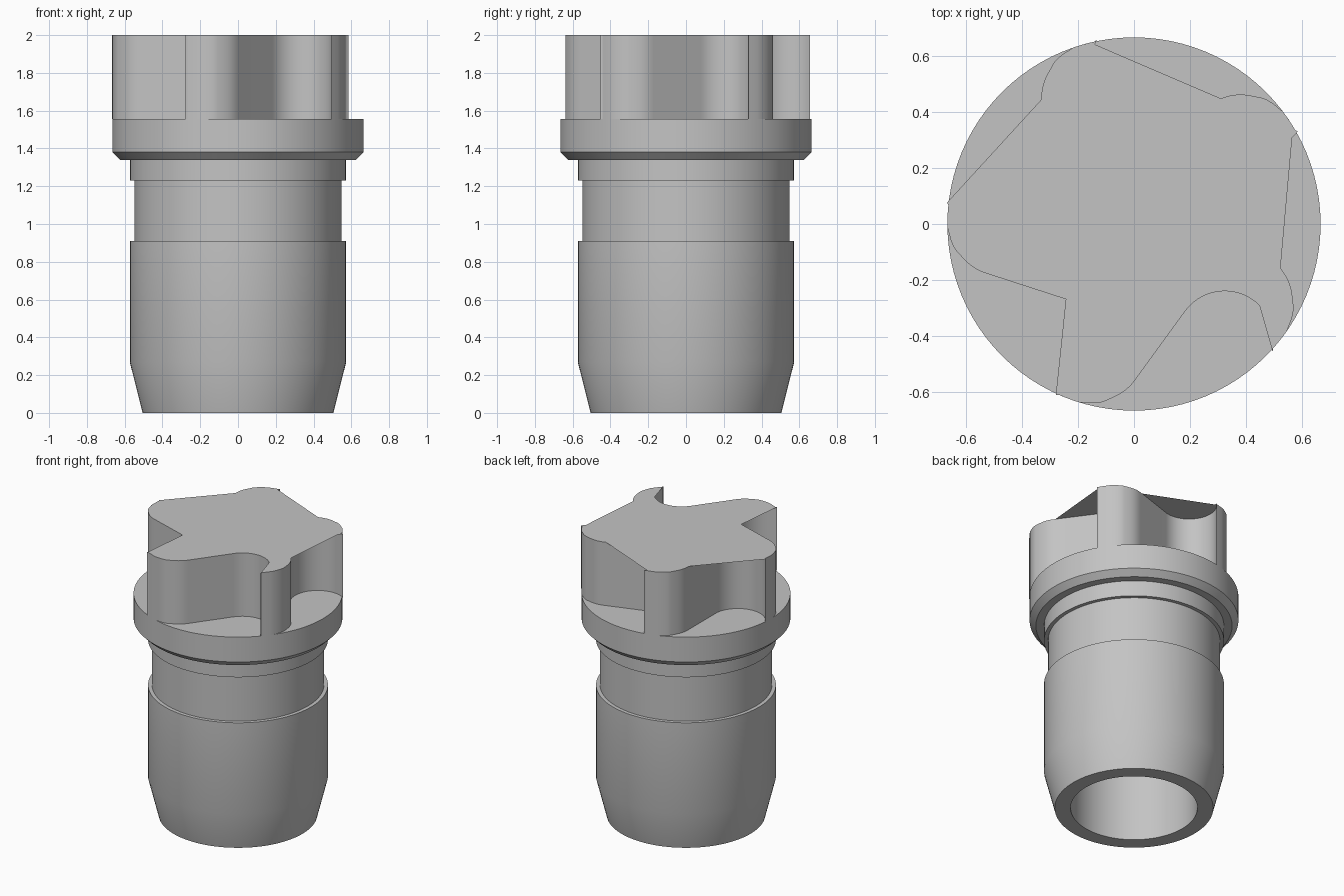
import bpy
import bmesh
from math import sin, cos, radians
from mathutils import Vector, Matrix

default = bpy.data.objects.get("Cube")
if default:
    bpy.data.objects.remove(default, do_unlink=True)

grey = bpy.data.materials.new("plain grey")
grey.use_nodes = True
colour = (0.55, 0.55, 0.55, 1)
grey.diffuse_color = colour
grey.node_tree.nodes["Principled BSDF"].inputs["Base Color"].default_value = colour

RIM = 0.665        # flange and star tip radius
FLANGE_TOP = 1.555
TOP = 2.0
ARMS = 5


def finish(bm, name):
    bmesh.ops.recalc_face_normals(bm, faces=bm.faces)
    mesh = bpy.data.meshes.new(name)
    bm.to_mesh(mesh)
    bm.free()
    mesh.materials.append(grey)
    obj = bpy.data.objects.new(name, mesh)
    bpy.context.collection.objects.link(obj)
    bpy.ops.object.select_all(action='DESELECT')
    obj.select_set(True)
    bpy.context.view_layer.objects.active = obj
    bpy.ops.object.shade_smooth_by_angle(angle=radians(25))
    return obj


def arc(cx, cy, r, start, end, steps):
    angles = [radians(start + (end - start) * i / steps) for i in range(steps + 1)]
    return [Vector((cx + r * cos(a), cy + r * sin(a))) for a in angles]


# Hollow stepped body with flange, turned about z
profile = [(0, 1.3), (0.404, 1.3), (0.404, 0), (0.505, 0), (0.573, 0.27),
           (0.573, 0.91), (0.548, 0.91), (0.548, 1.23), (0.573, 1.23),
           (0.573, 1.34), (0.625, 1.34), (RIM, 1.38), (RIM, FLANGE_TOP),
           (0, FLANGE_TOP)]
bm = bmesh.new()
verts = [bm.verts.new((r, 0, z)) for r, z in profile]
edges = [bm.edges.new(pair) for pair in zip(verts, verts[1:])]
bmesh.ops.spin(bm, geom=verts + edges, cent=(0, 0, 0), axis=(0, 0, 1),
               angle=radians(360), steps=96)
bmesh.ops.remove_doubles(bm, verts=bm.verts, dist=0.0005)
finish(bm, "body")

# Star coupling: one scooped notch and one arm tip, repeated around z
notch = arc(-0.505, 0.145, 0.175, 203, 360, 24)
notch += arc(-0.155, 0.45, 0.175, 180, 150, 6)
notch += [Vector(p) for p in ((-0.2845, 0.5765), (-0.272, 0.59), (-0.255, 0.604))]
notch += arc(0, 0, RIM, 109, 102, 3)
outline = []
for i in range(ARMS):
    turn = Matrix.Rotation(radians(-360 / ARMS * i), 2)
    outline += [turn @ p for p in notch]

bm = bmesh.new()
face = bm.faces.new([bm.verts.new((p.x, p.y, FLANGE_TOP)) for p in outline])
raised = bmesh.ops.extrude_face_region(bm, geom=[face])
bmesh.ops.translate(bm, vec=(0, 0, TOP - FLANGE_TOP),
                    verts=[g for g in raised["geom"] if isinstance(g, bmesh.types.BMVert)])
finish(bm, "star_coupling")
